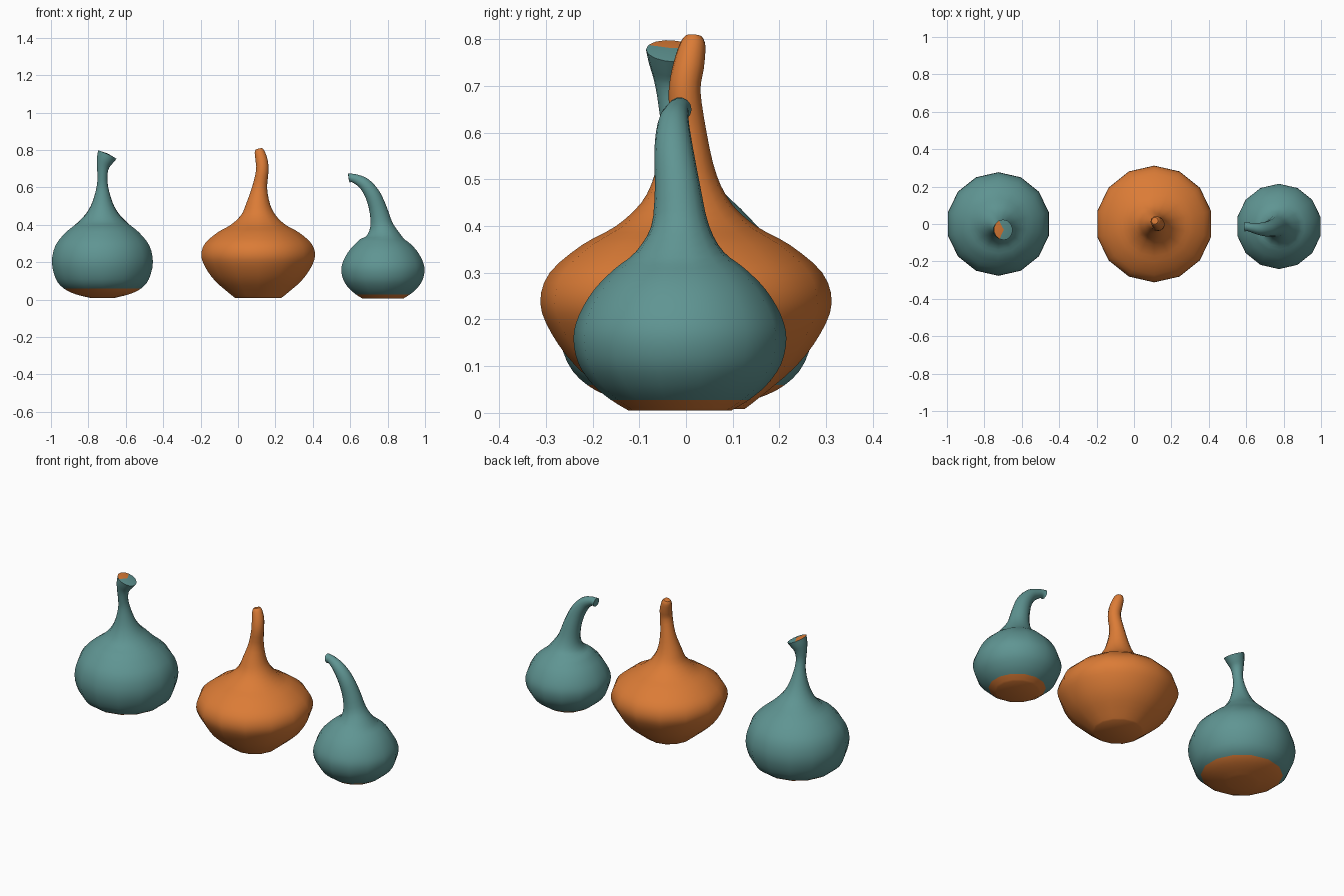
import bpy, bmesh, math
from mathutils import Vector

if "Cube" in bpy.data.objects:
    bpy.data.objects.remove(bpy.data.objects["Cube"])

def material(name, rgb):
    m = bpy.data.materials.new(name)
    m.diffuse_color = (*rgb, 1)
    m.use_nodes = True
    m.node_tree.nodes["Principled BSDF"].inputs["Base Color"].default_value = m.diffuse_color
    return m

teal = material("teal skin", (0.115, 0.30, 0.29))
orange = material("orange skin", (0.71, 0.20, 0.037))
SIDES = 14

def catmull(a, b, c, d, t):
    return 0.5 * (2*b + (c - a)*t + (2*a - 5*b + 4*c - d)*t*t + (3*b - a - 3*c + d)*t**3)

def gourd(name, stations, mats, base_z=None, tip_rule=None, steps=3):
    """Loft rings (x, y, z, radius) along a bent axis and close both ends."""
    pts = [Vector(s) for s in stations]
    pad = [pts[0]] + pts + [pts[-1]]
    rings = []
    for i in range(len(pts) - 1):
        for k in range(steps):
            rings.append(catmull(*pad[i:i+4], k / steps))
    rings.append(pts[-1])
    bm = bmesh.new()
    loops = []
    for i, r in enumerate(rings):
        c = r.to_3d()
        t = rings[min(i+1, len(rings)-1)].to_3d() - rings[max(i-1, 0)].to_3d()
        t.normalize()
        v = t.cross(Vector((1, 0, 0))) * -1
        if v.length < 0.1:
            v = Vector((0, 1, 0))
        v = Vector((0, 1, 0)) - t * t.y
        v.normalize()
        u = v.cross(t)
        loop = []
        for k in range(SIDES):
            a = math.tau * (k + 0.5) / SIDES
            loop.append(bm.verts.new(c + (u*math.cos(a) + v*math.sin(a)) * r[3]))
        loops.append(loop)
    for a, b in zip(loops, loops[1:]):
        for k in range(SIDES):
            j = (k + 1) % SIDES
            bm.faces.new((a[k], a[j], b[j], b[k]))
    # end caps: flat base and a fan at the stem tip
    bm.faces.new(loops[0][::-1])
    axis = (rings[-1] - rings[-2]).to_3d().normalized()
    tip = bm.verts.new(rings[-1].to_3d() + axis * rings[-1][3] * 0.12)
    cap = [bm.faces.new((loops[-1][k], loops[-1][(k+1) % SIDES], tip)) for k in range(SIDES)]
    # colour the underside by height, and the cut tip by rule
    for f in bm.faces:
        f.smooth = True
        if base_z and f.calc_center_median().z < base_z:
            f.material_index = 1
    for f in cap:
        if tip_rule and tip_rule(f.calc_center_median()):
            f.material_index = 1
    bmesh.ops.recalc_face_normals(bm, faces=bm.faces)
    me = bpy.data.meshes.new(name)
    bm.to_mesh(me)
    bm.free()
    for m in mats:
        me.materials.append(m)
    ob = bpy.data.objects.new(name, me)
    bpy.context.collection.objects.link(ob)
    bpy.context.view_layer.objects.active = ob
    ob.select_set(True)
    bpy.ops.object.shade_smooth_by_angle(angle=math.radians(40))
    ob.select_set(False)

# left gourd: round body, thin neck, flared slanted stem end
X = -0.725
gourd("left_gourd", [
    (X, 0, .010, .07), (X, 0, .030, .15), (X, 0, .060, .212), (X, 0, .11, .255),
    (X, 0, .20, .277), (X, 0, .29, .257), (X, 0, .36, .20), (X, 0, .41, .137),
    (X, -.005, .46, .088), (X, -.012, .52, .055), (X, -.022, .60, .032),
    (X, -.032, .66, .027), (X+.003, -.034, .71, .034),
    (X+.013, -.033, .745, .046), (X+.026, -.031, .775, .055)],
    [teal, orange], base_z=.058, tip_rule=lambda c: c.x < -.715)

# middle gourd: wide squat body with tapering neck
X = .108
gourd("middle_gourd", [
    (X, 0, .008, .125), (X, 0, .035, .160), (X, 0, .10, .236), (X, 0, .17, .288),
    (X, 0, .235, .312), (X, 0, .30, .292), (X, 0, .36, .222), (X, 0, .40, .150),
    (X, 0, .45, .096), (X, 0, .51, .066), (X+.008, .003, .60, .041),
    (X+.022, -.003, .69, .034), (X+.018, .006, .745, .033),
    (X+.007, .015, .79, .027), (X+.003, .017, .806, .018)], [orange])

# right gourd: small body, neck bending to the left
X, Y = .775, -.013
gourd("right_gourd", [
    (X, Y, .005, .11), (X, Y, .028, .148), (X, Y, .06, .186), (X, Y, .105, .217),
    (X, Y, .16, .228), (X, Y, .21, .216), (X, Y, .265, .183), (X, Y, .31, .138),
    (X, Y, .345, .094), (X-.008, -.013, .40, .062), (.750, -.018, .48, .049),
    (.720, -.026, .56, .042), (.677, -.027, .618, .034), (.633, -.020, .644, .026),
    (.608, -.015, .651, .023), (.593, -.014, .650, .026)],
    [teal, orange], base_z=.029)
